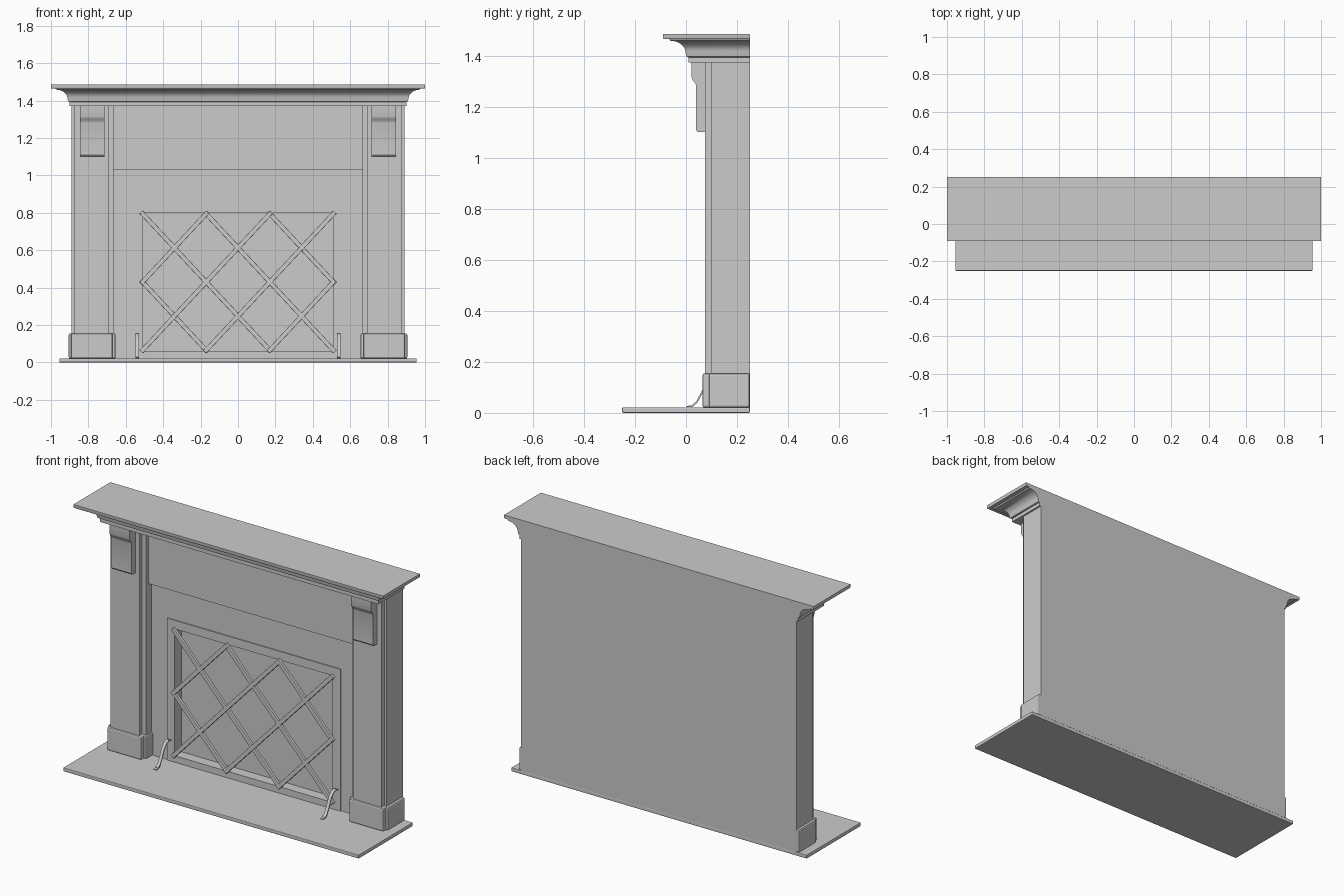
import bpy
import bmesh
from math import atan2, hypot, radians, sin, cos

cube = bpy.data.objects.get("Cube")
if cube:
    bpy.data.objects.remove(cube, do_unlink=True)

# One plain grey for the whole surround
GREY = (0.6, 0.6, 0.6, 1.0)
mat = bpy.data.materials.new("plain_grey")
mat.use_nodes = True
mat.diffuse_color = GREY
mat.node_tree.nodes["Principled BSDF"].inputs["Base Color"].default_value = GREY
BACK = 0.25


def finish(name, bm, bevel=0.0, smooth=False):
    """Turn a bmesh into a shaded object, optionally with softened edges."""
    bmesh.ops.recalc_face_normals(bm, faces=bm.faces)
    mesh = bpy.data.meshes.new(name)
    bm.to_mesh(mesh)
    bm.free()
    mesh.materials.append(mat)
    obj = bpy.data.objects.new(name, mesh)
    bpy.context.collection.objects.link(obj)
    if bevel:
        mod = obj.modifiers.new("soft_edges", "BEVEL")
        mod.width, mod.segments = bevel, 2
    if smooth:
        bpy.ops.object.select_all(action="DESELECT")
        obj.select_set(True)
        bpy.context.view_layer.objects.active = obj
        bpy.ops.object.shade_smooth_by_angle(angle=radians(35))
    return obj


def loft(rings, closed=False):
    """Join equal rings of points; cap the ends unless the loop is closed."""
    bm = bmesh.new()
    vs = [[bm.verts.new(p) for p in ring] for ring in rings]
    pairs = list(zip(vs, vs[1:])) + ([(vs[-1], vs[0])] if closed else [])
    for a, b in pairs:
        for i in range(len(a)):
            j = (i + 1) % len(a)
            bm.faces.new((a[i], a[j], b[j], b[i]))
    if not closed:
        bm.faces.new(vs[0])
        bm.faces.new(vs[-1])
    return bm


def rect(x0, x1, y0, y1, z):
    return [(x0, y0, z), (x1, y0, z), (x1, y1, z), (x0, y1, z)]


def box(name, x, y, z, bevel=0.0):
    return finish(name, loft([rect(*x, *y, z[0]), rect(*x, *y, z[1])]), bevel)


def upright(hw, z0, z1, y):
    return [(-hw, y, z0), (hw, y, z0), (hw, y, z1), (-hw, y, z1)]


def opening_frame(name, outer, inner, y0, y1):
    """Upright slab with a rectangular opening; sizes are (half width, z0, z1)."""
    rings = [upright(*outer, y0), upright(*outer, y1),
             upright(*inner, y1), upright(*inner, y0)]
    return finish(name, loft(rings, closed=True))


def extrude_x(name, profile, x0, x1, bevel=0.0, smooth=False):
    rings = [[(x, y, z) for y, z in profile] for x in (x0, x1)]
    return finish(name, loft(rings), bevel, smooth)


# Hearth slab, back wall and recessed panels
box("hearth", (-0.955, 0.955), (-0.25, BACK), (0, 0.022), 0.004)
box("back_wall", (-0.7, 0.7), (0.205, BACK), (0.02, 1.38))
box("frieze_panel", (-0.68, 0.68), (0.125, 0.22), (1.03, 1.38))
opening = (0.51, 0.06, 0.8)
opening_frame("firebox_surround", (0.68, 0.02, 1.035), opening, 0.15, 0.21)
opening_frame("firebox_trim", (0.56, 0.02, 0.85), opening, 0.144, 0.16)

# Crown moulding and shelf, mitred round the front and both ends
crown = [(0, 1.372), (0, 1.393), (0.008, 1.396), (0.012, 1.412)]
for k in range(1, 9):
    a = radians(90) * k / 8
    crown.append((0.012 + 0.06 * (1 - cos(a)), 1.412 + 0.046 * sin(a)))
crown += [(0.076, 1.465), (0.098, 1.465), (0.1, 1.468), (0.1, 1.485)]
finish("mantel_shelf", loft([rect(-0.9 - o, 0.9 + o, 0.01 - o, BACK, z)
                             for o, z in crown]), smooth=True)

# Corbel side outline: deep top block with a cove into the thinner plate
corbel = [(0.09, 1.375), (0.022, 1.375), (0.022, 1.315), (0.026, 1.303),
          (0.036, 1.293), (0.04, 1.28), (0.04, 1.108), (0.046, 1.1), (0.09, 1.1)]

# Curved strap resting on the hearth and rising to the firebox
strap = [(0.0, 0.027), (0.022, 0.029), (0.04, 0.045), (0.058, 0.078),
         (0.076, 0.118), (0.098, 0.145), (0.125, 0.155), (0.15, 0.143)]
T = 0.007
strap_loop = strap + [(y + T * 0.7, z - T * 0.7) for y, z in reversed(strap)]

for side, s in (("left", 1), ("right", -1)):
    def span(a, b):
        return tuple(sorted((s * a, s * b)))
    box(side + "_column", span(0.665, 0.89), (0.1, BACK), (0.02, 1.38))
    box(side + "_pilaster", span(0.69, 0.875), (0.075, 0.12), (0.02, 1.38))
    box(side + "_plinth", span(0.655, 0.905), (0.09, BACK), (0.02, 0.155), 0.008)
    box(side + "_plinth_front", span(0.67, 0.893), (0.065, 0.15),
        (0.02, 0.155), 0.008)
    extrude_x(side + "_corbel", corbel, *span(0.715, 0.845), smooth=True)
    extrude_x(side + "_strap", strap_loop, *span(0.53, 0.548), smooth=True)


# Diagonal lattice screen: three by two diamonds in front of the opening
def lattice_bar(a, b, y, name):
    dx, dz = b[0] - a[0], b[1] - a[1]
    ang, half, length = atan2(dz, dx), 0.012, hypot(dx, dz)
    ux, uz = cos(ang), sin(ang)
    outline = []
    for along, across in ((-half, -half), (length + half, -half),
                          (length + half, half), (-half, half)):
        outline.append((a[0] + ux * along - uz * across,
                        a[1] + uz * along + ux * across))
    finish(name, loft([[(x, yy, z) for x, z in outline] for yy in (y, y + 0.018)]),
           bevel=0.003)


W, H = 1.02 / 6, 0.73 / 4
for c in (2, 0, -2, -4):
    u0, u1 = max(0, -c), min(6, 4 - c)
    for s, y, tag in ((1, 0.128, "rising"), (-1, 0.13, "falling")):
        ends = [(s * (u * W - 0.51), 0.065 + (u + c) * H) for u in (u0, u1)]
        lattice_bar(*ends, y, tag + "_lattice_bar")
